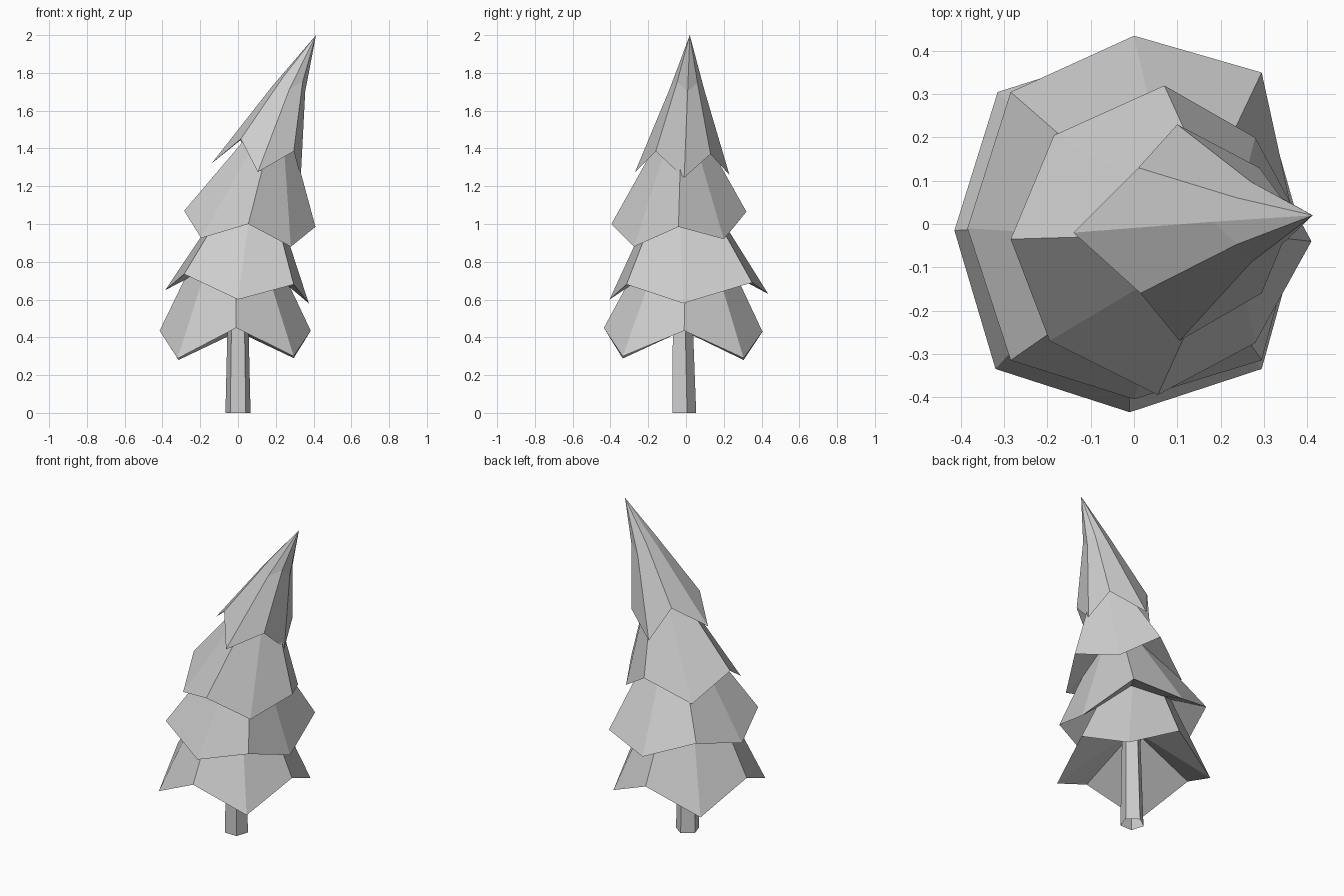
import bpy
import bmesh
import math
from mathutils import Vector

default_cube = bpy.data.objects.get("Cube")
if default_cube:
    bpy.data.objects.remove(default_cube, do_unlink=True)

# Single plain material
grey = bpy.data.materials.new("plain_grey")
grey.use_nodes = True
colour = (0.61, 0.61, 0.61, 1)
grey.diffuse_color = colour
grey.node_tree.nodes["Principled BSDF"].inputs["Base Color"].default_value = colour


def finish(name, bm):
    """Turn a bmesh into a flat shaded object with the shared material."""
    bmesh.ops.recalc_face_normals(bm, faces=bm.faces)
    mesh = bpy.data.meshes.new(name)
    bm.to_mesh(mesh)
    bm.free()
    mesh.materials.append(grey)
    obj = bpy.data.objects.new(name, mesh)
    bpy.context.collection.objects.link(obj)
    return obj


def bridge(bm, lower, upper):
    """Join two closed rings with side faces."""
    count = len(lower)
    for i in range(count):
        j = (i + 1) % count
        bm.faces.new((lower[i], lower[j], upper[j], upper[i]))


def fan(bm, ring, centre):
    """Close a ring with triangles that meet in one point."""
    tip = bm.verts.new(centre)
    for i, vert in enumerate(ring):
        bm.faces.new((vert, ring[(i + 1) % len(ring)], tip))


def foliage_tier(name, rim, apex, hollow=0.28, bend_target=None):
    """Zigzag rim rising to an apex, optionally bent part way, with a hollow underside."""
    bm = bmesh.new()
    points = [Vector(p) for p in rim]
    apex = Vector(apex)
    ring = [bm.verts.new(p) for p in points]

    # Underside rises from the rim to a point inside the tier
    middle = sum(points, Vector()) / len(points)
    fan(bm, ring, middle.lerp(apex, hollow))

    # Outer slopes
    if bend_target:
        target = Vector(bend_target)
        upper = [bm.verts.new(p.lerp(target, 0.63)) for p in points]
        bridge(bm, ring, upper)
        ring = upper
    fan(bm, ring, apex)
    return finish(name, bm)


def pentagon(bm, radius, y, z):
    """Ring of five vertices with a flat side facing the front."""
    angles = [math.radians(90 + 72 * i) for i in range(5)]
    return [bm.verts.new((radius * math.cos(a), y + radius * math.sin(a), z)) for a in angles]


# Tapered five sided trunk, open at the base
bm = bmesh.new()
base = pentagon(bm, 0.07, -0.016, 0)
top = pentagon(bm, 0.055, -0.024, 0.6)
bridge(bm, base, top)
bm.faces.new(top)
finish("trunk", bm)

# Foliage rims run from the right side round the front, then the back
foliage_tier("bottom_foliage", [
    (-0.415, -0.015, 0.435), (-0.32, -0.335, 0.288),
    (-0.01, -0.435, 0.45), (0.295, -0.335, 0.3),
    (0.385, -0.01, 0.435), (0.295, 0.305, 0.29),
    (0, 0.405, 0.43), (-0.315, 0.305, 0.28)],
    apex=(-0.01, 0.01, 1.27))

foliage_tier("lower_foliage", [
    (-0.385, -0.01, 0.65), (-0.285, -0.315, 0.735),
    (0, -0.405, 0.6), (0.295, -0.315, 0.68),
    (0.375, -0.015, 0.58), (0.295, 0.35, 0.69),
    (0, 0.435, 0.63), (-0.285, 0.305, 0.74)],
    apex=(0.11, -0.04, 1.39))

foliage_tier("upper_foliage", [
    (-0.285, -0.035, 1.07), (-0.195, -0.27, 0.925),
    (0.055, -0.395, 1), (0.28, -0.275, 0.88),
    (0.41, -0.04, 0.985), (0.28, 0.2, 0.92),
    (0.07, 0.32, 1.065), (-0.185, 0.205, 0.925)],
    apex=(0.225, -0.02, 1.67))

# Leaning crown with a slight bend below the tip
foliage_tier("crown_foliage", [
    (-0.14, -0.02, 1.32), (0.015, -0.16, 1.45),
    (0.105, -0.27, 1.275), (0.295, -0.16, 1.385),
    (0.332, -0.01, 1.245), (0.29, 0.13, 1.37),
    (0.1, 0.23, 1.26), (0.01, 0.13, 1.45)],
    apex=(0.413, 0.02, 2), hollow=0.45, bend_target=(0.37, 0.02, 1.97))
